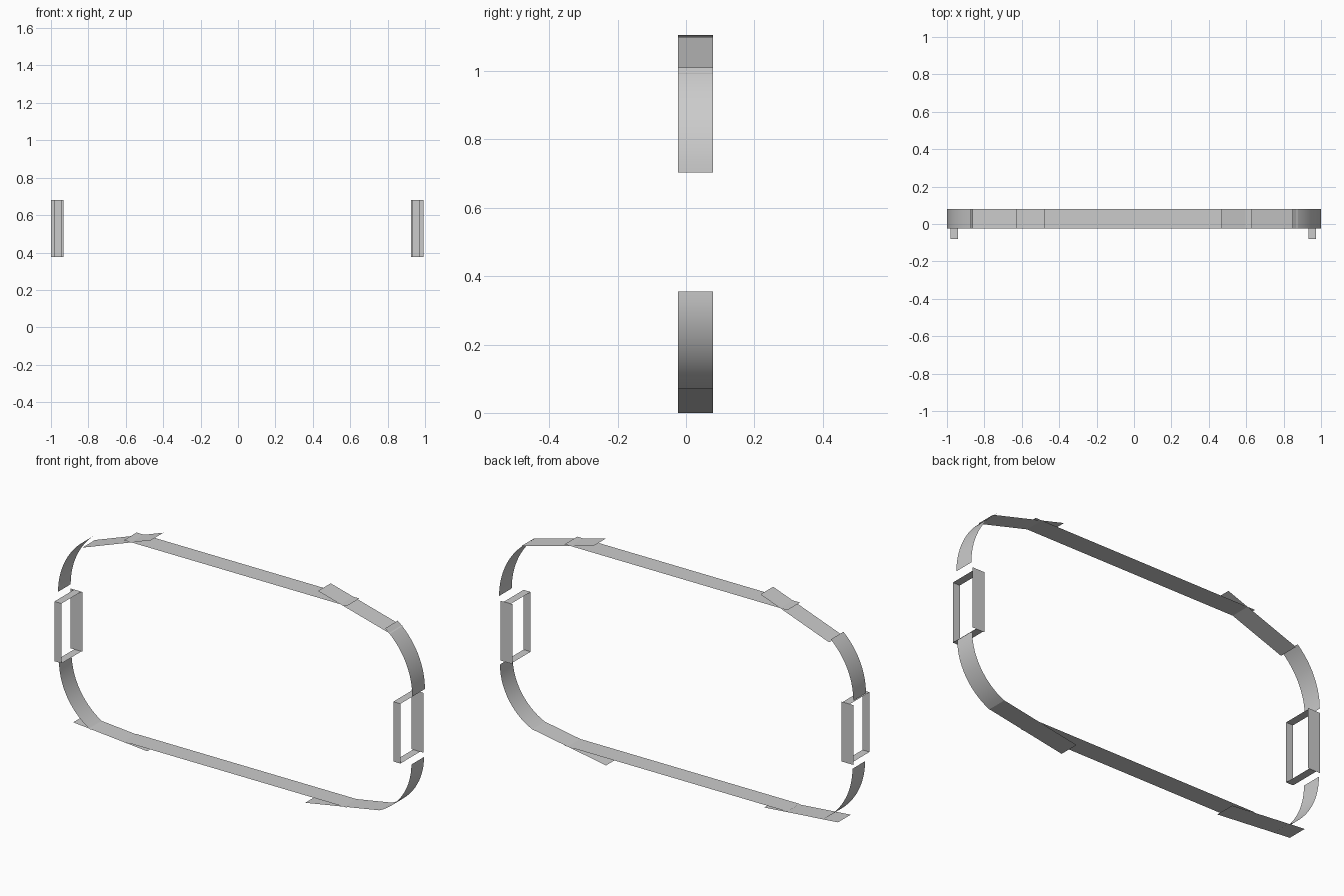
import bpy, bmesh, math

if "Cube" in bpy.data.objects:
    bpy.data.objects.remove(bpy.data.objects["Cube"])

Y0, Y1 = -0.023, 0.079   # depth of every strap


def make(name, quads, smooth=False):
    """Object from a list of quads (each four xyz corners)."""
    bm = bmesh.new()
    for q in quads:
        bm.faces.new([bm.verts.new(p) for p in q])
    bmesh.ops.remove_doubles(bm, verts=bm.verts, dist=1e-5)
    me = bpy.data.meshes.new(name)
    bm.to_mesh(me)
    bm.free()
    if smooth:
        for p in me.polygons:
            p.use_smooth = True
    ob = bpy.data.objects.new(name, me)
    bpy.context.collection.objects.link(ob)
    return ob


def strap(name, path, smooth=False):
    """Thin strap: an x-z path swept through the strap depth."""
    return make(name, [[(a[0], Y0, a[1]), (b[0], Y0, b[1]), (b[0], Y1, b[1]), (a[0], Y1, a[1])]
                       for a, b in zip(path, path[1:])], smooth)


def curved_strap(name, sx, x_edge, z_edge, r, sz, angle, n=14):
    """Arc leaving the side vertically and bending towards the top or bottom."""
    cx = x_edge - sx * r
    path = []
    for i in range(n + 1):
        t = math.radians(angle) * i / n
        path.append((cx + sx * r * math.cos(t), z_edge + sz * r * math.sin(t)))
    return strap(name, path, True)


def buckle(name, s, shift):
    """Rectangular loop: narrow front bar, wide back plate, joining bars."""
    z0, z1, yf, yb = 0.376, 0.681, -0.08, 0.079
    a, b = s * 0.98 + shift, s * 0.94 + shift      # narrow bars
    c, d = s * 1.0 + shift, s * 0.932 + shift      # wide back plate
    quads = [[(a, yf, z0), (b, yf, z0), (b, yf, z1), (a, yf, z1)],
             [(c, yb, z0), (d, yb, z0), (d, yb, z1), (c, yb, z1)]]
    for z in (z0, z1):
        quads.append([(a, yf, z), (b, yf, z), (b, yb, z), (a, yb, z)])
    return make(name, quads)


# Long straight straps
strap("top_strap", [(-0.628, 1.066), (0.63, 1.066)])
strap("bottom_strap", [(-0.628, 0.038), (0.63, 0.038)])

# Sloping overlap straps
strap("upper_left_slope", [(-0.863, 0.965), (-0.476, 1.106)])
strap("upper_right_slope", [(0.468, 1.1), (0.875, 0.991)])
strap("lower_left_slope", [(-0.914, 0.06), (-0.497, 0.024)])
strap("lower_right_slope", [(0.396, 0.0), (0.813, 0.073)])

# Curved corner straps
curved_strap("upper_left_curve", -1, -1.0, 0.703, 0.37, 1, 49)
curved_strap("upper_right_curve", 1, 1.0, 0.703, 0.385, 1, 53)
curved_strap("lower_left_curve", -1, -0.995, 0.355, 0.355, -1, 60)
curved_strap("lower_right_curve", 1, 0.995, 0.355, 0.31, -1, 66)

# Side buckles
buckle("left_buckle", -1, 0.0)
buckle("right_buckle", 1, -0.007)
